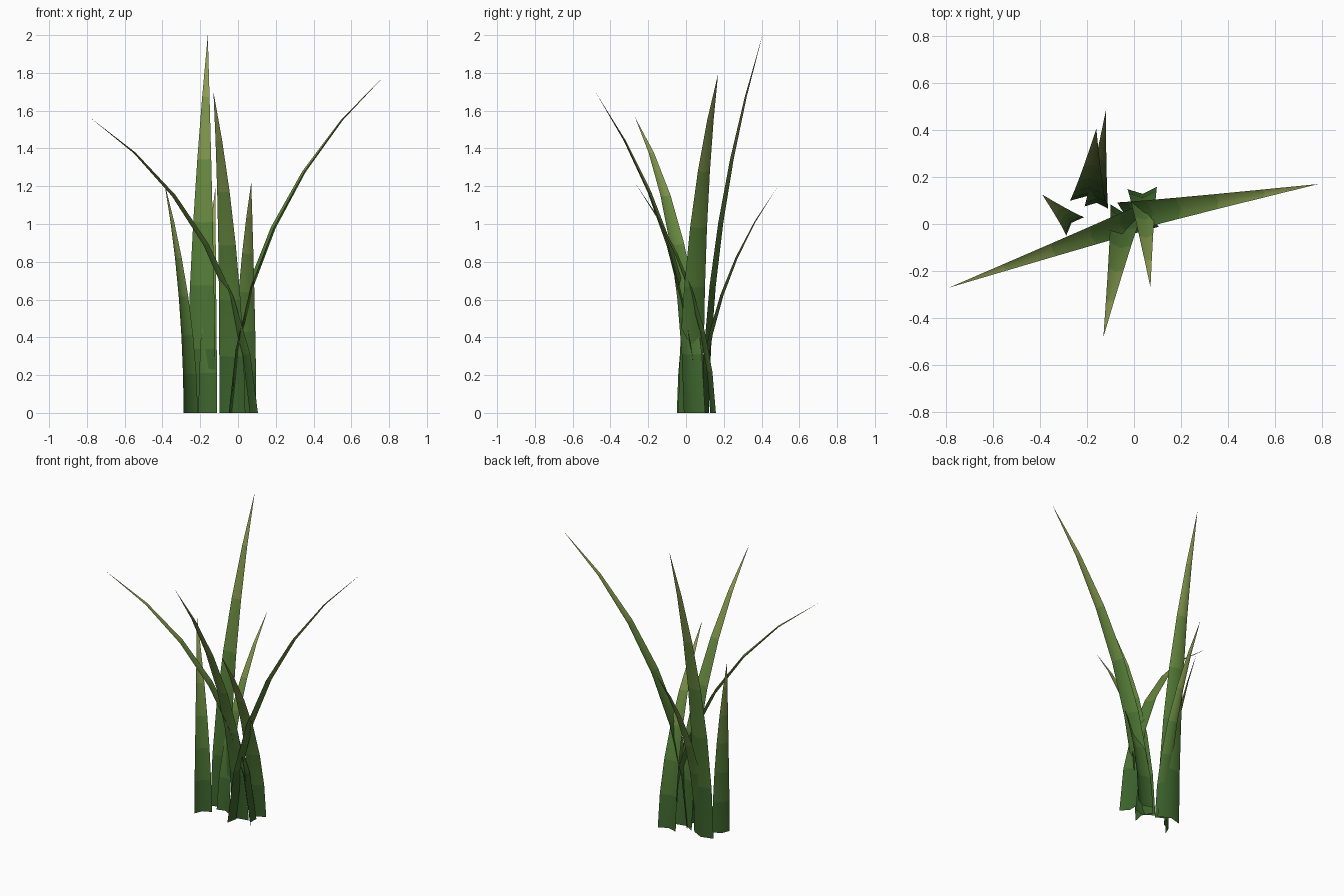
import bpy, bmesh, math
from mathutils import Vector

if "Cube" in bpy.data.objects:
    bpy.data.objects.remove(bpy.data.objects["Cube"])

SEGMENTS = 6

# Colour bands from dark base to yellowish tip
stops = [(0.045, 0.125, 0.025), (0.10, 0.22, 0.04), (0.28, 0.34, 0.09)]
bands = []
for i in range(SEGMENTS):
    f = i / (SEGMENTS - 1) * 2
    k = min(int(f), 1)
    c = Vector(stops[k]).lerp(Vector(stops[k + 1]), f - k)
    m = bpy.data.materials.new(f"grass_band_{i + 1}")
    m.diffuse_color = (*c, 1)
    m.use_nodes = True
    m.node_tree.nodes["Principled BSDF"].inputs["Base Color"].default_value = m.diffuse_color
    bands.append(m)


def blade(name, base, tip, width):
    """Curved, tapering blade with a V fold, bending from base towards tip."""
    lean = Vector((tip[0] - base[0], tip[1] - base[1], 0))
    reach = lean.length
    lean.normalize()
    side = Vector((-lean.y, lean.x, 0))
    mean = math.atan2(reach, tip[2])

    # Centre line: equal segments whose lean angle grows steadily
    path = [(0.0, 0.0)]
    for i in range(SEGMENTS):
        a = mean * (0.25 + 1.5 * i / (SEGMENTS - 1))
        path.append((path[-1][0] + math.sin(a), path[-1][1] + math.cos(a)))
    sr, sz = reach / path[-1][0], tip[2] / path[-1][1]

    bm = bmesh.new()
    rows = []
    for i, (r, z) in enumerate(path[:-1]):
        t = i / SEGMENTS
        w = width * (1 - t ** 1.6)
        a = mean * 1.75 * t
        p = Vector((base[0], base[1], 0)) + lean * r * sr + Vector((0, 0, z * sz))
        fold = (lean * math.cos(a) - Vector((0, 0, math.sin(a)))) * w * 0.2
        rows.append([bm.verts.new(q) for q in (p + side * w / 2, p + fold, p - side * w / 2)])
    end = bm.verts.new(tip)
    for i, row in enumerate(rows):
        for j in range(2):
            if i + 1 < SEGMENTS:
                up = rows[i + 1]
                f = bm.faces.new((row[j], row[j + 1], up[j + 1], up[j]))
            else:
                f = bm.faces.new((row[j], row[j + 1], end))
            f.material_index = i
            f.smooth = True
    mesh = bpy.data.meshes.new(name)
    bm.to_mesh(mesh)
    bm.free()
    for m in bands:
        mesh.materials.append(m)
    bpy.context.collection.objects.link(bpy.data.objects.new(name, mesh))


# Seven blades: base centre, tip, base width
blade("tall_blade", (-0.195, 0.09), (-0.16, 0.405, 2.0), 0.155)
blade("right_blade", (-0.06, 0.025), (0.785, 0.17, 1.795), 0.135)
blade("front_blade", (-0.03, 0.07), (-0.13, -0.48, 1.70), 0.14)
blade("left_blade", (0.085, 0.045), (-0.785, -0.27, 1.565), 0.12)
blade("short_front_blade", (0.035, 0.153), (0.07, -0.27, 1.22), 0.125)
blade("short_left_blade", (-0.25, -0.01), (-0.39, 0.125, 1.22), 0.108)
blade("short_back_blade", (-0.16, 0.07), (-0.12, 0.48, 1.19), 0.10)
